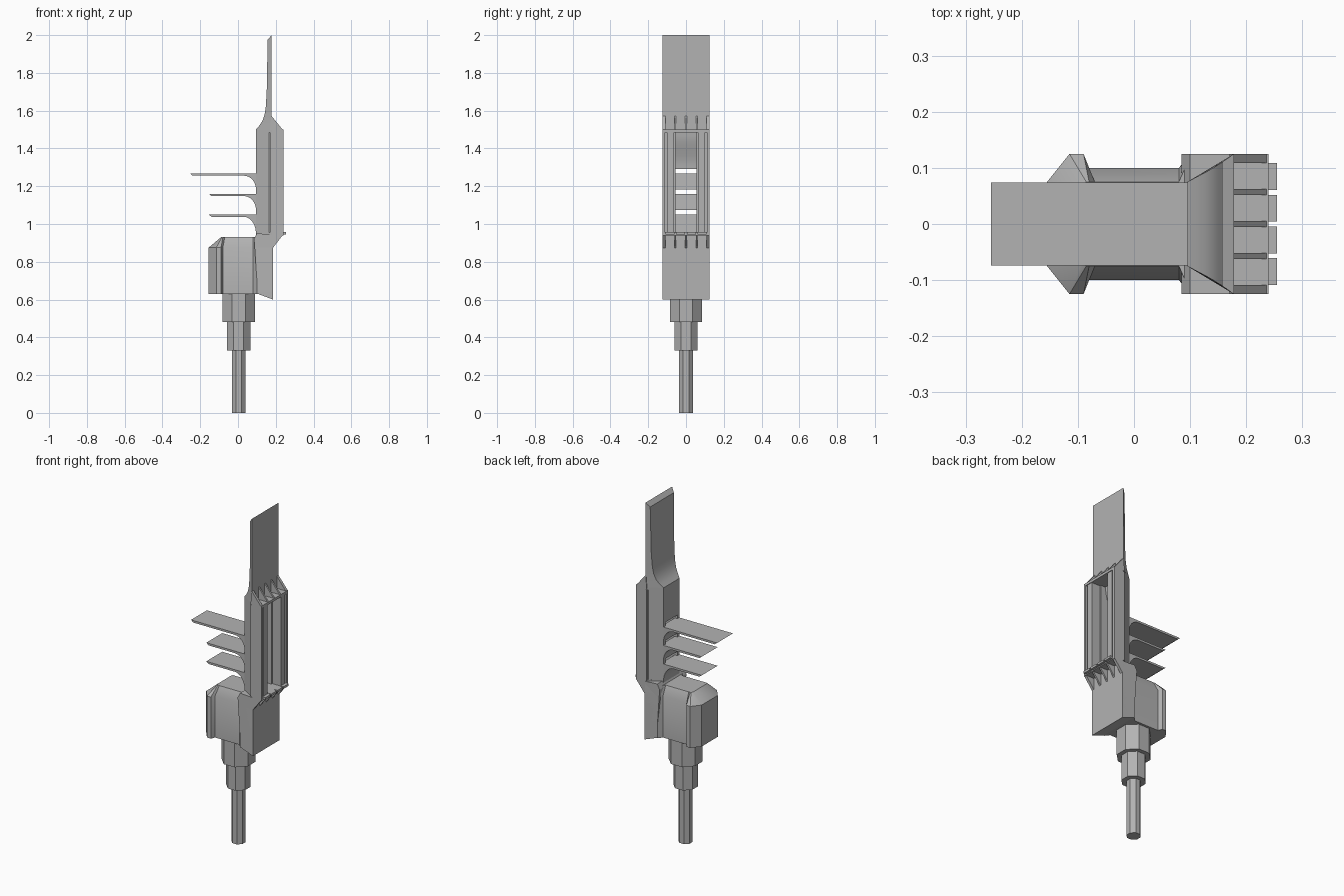
import bpy, bmesh, math

if "Cube" in bpy.data.objects:
    bpy.data.objects.remove(bpy.data.objects["Cube"])

grey = bpy.data.materials.new("hull_grey")
grey.diffuse_color = (0.45, 0.45, 0.45, 1)
grey.use_nodes = True
grey.node_tree.nodes["Principled BSDF"].inputs["Base Color"].default_value = grey.diffuse_color


def finish(name, bm, smooth=None):
    bmesh.ops.recalc_face_normals(bm, faces=bm.faces)
    me = bpy.data.meshes.new(name)
    bm.to_mesh(me)
    bm.free()
    me.materials.append(grey)
    ob = bpy.data.objects.new(name, me)
    bpy.context.collection.objects.link(ob)
    if smooth:
        bpy.ops.object.select_all(action='DESELECT')
        ob.select_set(True)
        bpy.context.view_layer.objects.active = ob
        bpy.ops.object.shade_smooth_by_angle(angle=math.radians(smooth))
    return ob


def loft(name, rings, smooth=None):
    """Skin a list of closed rings of 3D points and cap both ends."""
    bm = bmesh.new()
    vs = [[bm.verts.new(p) for p in r] for r in rings]
    n = len(rings[0])
    for a, b in zip(vs, vs[1:]):
        for i in range(n):
            j = (i + 1) % n
            bm.faces.new((a[i], a[j], b[j], b[i]))
    bm.faces.new(vs[0])
    bm.faces.new(vs[-1])
    return finish(name, bm, smooth)


def upright(name, outline, z0, z1):
    return loft(name, [[(x, y, z) for x, y in outline] for z in (z0, z1)])


def sideways(name, profile, y0, y1, smooth=None):
    return loft(name, [[(x, y, z) for x, z in profile] for y in (y0, y1)], smooth)


def box(name, x0, x1, y0, y1, z0, z1):
    return upright(name, [(x0, y0), (x1, y0), (x1, y1), (x0, y1)], z0, z1)


def mirrored(half):
    return half + [(x, -y) for x, y in reversed(half)]


# Stepped shaft under the body
for name, half, z0, z1 in (("rod", 0.036, 0, 0.335), ("lower_collar", 0.062, 0.33, 0.48),
                           ("upper_collar", 0.086, 0.48, 0.64)):
    r = half / math.cos(math.pi / 8)
    ring = [(0.003 + r * math.cos((i + 0.5) * math.pi / 4),
             r * math.sin((i + 0.5) * math.pi / 4)) for i in range(8)]
    upright(name, ring, z0, z1)

# Main body with recessed flanks and a chamfered top
low = mirrored([(-0.155, 0.075), (-0.115, 0.125), (-0.09, 0.125), (-0.08, 0.1),
                (0.08, 0.1), (0.1, 0.125), (0.18, 0.125)])
top = mirrored([(-0.09, 0.06), (-0.085, 0.075), (-0.08, 0.075), (-0.07, 0.075),
                (0.08, 0.075), (0.1, 0.12), (0.18, 0.125)])
loft("body", [[(x, y, 0.63) for x, y in low], [(x, y, 0.875) for x, y in low],
              [(x, y, 0.93) for x, y in top]], 30)

# Neck joining the body to the tower
sideways("neck", [(0.105, 0.63), (0.185, 0.60), (0.185, 0.945), (0.1, 0.95), (0.085, 0.92)],
         -0.125, 0.125)

# Floor plate and cap plate of the tower, with four lugs on the floor plate
floor = mirrored([(0.095, 0.075), (0.18, 0.125), (0.24, 0.125)])
upright("tower_floor", floor, 0.94, 0.955)
upright("tower_cap", floor, 1.485, 1.5)
for i in range(4):
    y = -0.0845 + i * 0.0563
    box("floor_lug", 0.235, 0.255, y - 0.024, y + 0.024, 0.945, 0.958)

# Triangular gussets above the cap and below the floor
for y, w in ((-0.117, 0.008), (-0.057, 0.005), (0, 0.005), (0.057, 0.005), (0.117, 0.008)):
    sideways("cap_gusset", [(0.17, 1.495), (0.24, 1.495), (0.175, 1.575)], y - w, y + w)
    sideways("floor_gusset", [(0.18, 0.945), (0.24, 0.945), (0.182, 0.87)], y - w, y + w)

# Tower side walls, rails and outer posts
for s in (-1, 1):
    wall = [(0.095, 0.056), (0.095, 0.075), (0.165, 0.116), (0.18, 0.112), (0.18, 0.056)]
    upright("tower_wall", [(x, s * y) for x, y in wall], 0.95, 1.49)
    box("front_rail", 0.178, 0.236, *sorted((s * 0.064, s * 0.101)), 0.95, 1.49)
    box("outer_post", 0.17, 0.24, *sorted((s * 0.111, s * 0.125)), 0.95, 1.49)

# Back wall above the fins, bulged on the inner side
bulge = [(0.13 - 0.02 * math.cos(t * math.pi / 8), 1.29 + 0.2 * t / 8) for t in range(9)]
sideways("back_wall", [(0.095, 1.29)] + bulge + [(0.095, 1.49)], -0.06, 0.06, 40)

# Three fins with a curved root underneath
for tip, z, drop in ((-0.155, 1.05, 0.10), (-0.155, 1.16, 0.085), (-0.255, 1.268, 0.085)):
    curve = [(0.095 - 0.065 * (1 - math.sin(a)), z - 0.012 - (drop - 0.012) * (1 - math.cos(a)))
             for a in (i * math.pi / 16 for i in range(9))]
    profile = [(tip, z), (tip + 0.015, z - 0.012)] + curve + [(0.12, z - drop), (0.112, z)]
    sideways("fin", profile, -0.074, 0.074, 30)

# Blade flaring down into the tower cap
rings = []
for z, xb, wb in ((1.5, 0.095, 0.075), (1.52, 0.112, 0.084), (1.545, 0.129, 0.093),
                  (1.58, 0.141, 0.1), (1.62, 0.147, 0.104), (1.7, 0.152, 0.107),
                  (1.975, 0.157, 0.11)):
    zf = 2.0 if z > 1.9 else z
    rings.append([(xb, -wb, z), (0.178, -0.125, zf), (0.178, 0.125, zf), (xb, wb, z)])
loft("blade", rings, 30)
